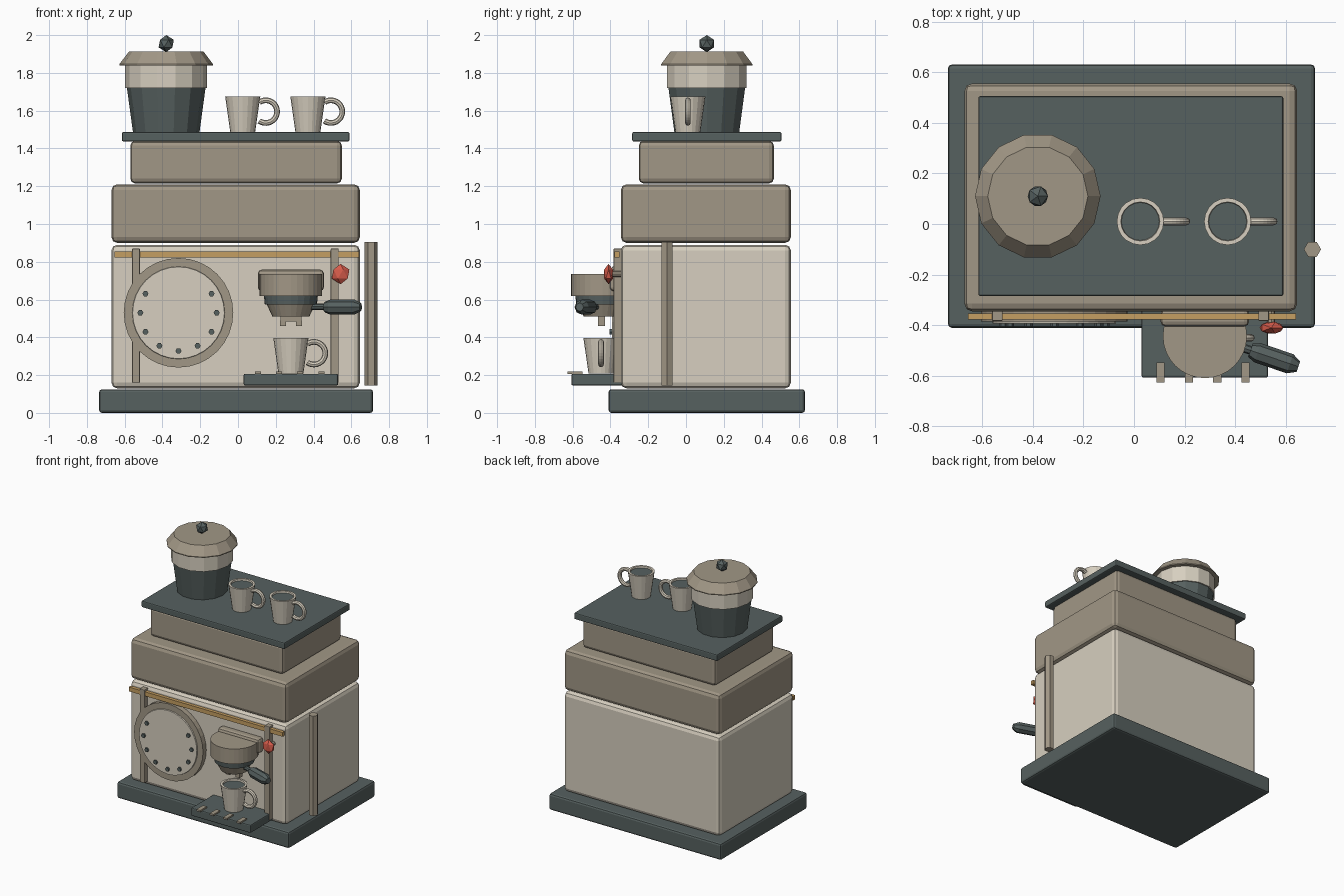
import bpy, bmesh
from math import radians, cos, sin, pi
from mathutils import Vector

old = bpy.data.objects.get("Cube")
if old:
    bpy.data.objects.remove(old, do_unlink=True)


def material(name, *rgb):
    m = bpy.data.materials.new(name)
    m.use_nodes = True
    colour = [(c / 255) ** 2.2 for c in rgb] + [1]
    m.diffuse_color = colour
    m.node_tree.nodes["Principled BSDF"].inputs["Base Color"].default_value = colour
    return m


cream = material("cream", 214, 206, 190)
taupe = material("taupe", 160, 150, 133)
slate = material("slate", 87, 97, 96)
brass = material("brass", 196, 157, 98)
red = material("red", 214, 92, 76)


def finish(name, bm, mats, bevel=0):
    bmesh.ops.recalc_face_normals(bm, faces=bm.faces)
    me = bpy.data.meshes.new(name)
    bm.to_mesh(me)
    bm.free()
    for m in mats:
        me.materials.append(m)
    ob = bpy.data.objects.new(name, me)
    bpy.context.collection.objects.link(ob)
    if bevel:
        mod = ob.modifiers.new("Bevel", "BEVEL")
        mod.width, mod.segments = bevel, 2
    return ob


def box(name, mat, x, y, z, bevel=0):
    """Box from (min, max) ranges on each axis."""
    bm = bmesh.new()
    bmesh.ops.create_cube(bm, size=1)
    for v in bm.verts:
        v.co = [(r[0] + r[1]) / 2 + c * (r[1] - r[0]) for r, c in zip((x, y, z), v.co)]
    return finish(name, bm, [mat], bevel)


def lathe(name, mats, centre, profile, sides, bands=None):
    """Turn (radius, z) points into a capped solid; bands gives a material per ring."""
    bm = bmesh.new()
    rings = [[bm.verts.new((r * cos(2 * pi * i / sides), r * sin(2 * pi * i / sides), z))
              for i in range(sides)] for r, z in profile]
    for k, (a, b) in enumerate(zip(rings, rings[1:])):
        for i in range(sides):
            j = (i + 1) % sides
            f = bm.faces.new((a[i], a[j], b[j], b[i]))
            f.material_index = bands[k] if bands else 0
    bm.faces.new(rings[0])
    bm.faces.new(rings[-1]).material_index = bands[-1] if bands else 0
    ob = finish(name, bm, mats)
    ob.location = centre
    return ob


def gem(name, mat, centre, size):
    bm = bmesh.new()
    bmesh.ops.create_icosphere(bm, subdivisions=1, radius=1)
    for v in bm.verts:
        v.co = [c * s for c, s in zip(v.co, size)]
    ob = finish(name, bm, [mat])
    ob.location = centre
    return ob


def cup(name, x, y, z):
    # Tapered wall with a recessed drink surface
    lathe(name, [cream, slate], (x, y, z),
          [(.066, 0), (.093, .188), (.077, .188), (.075, .176)], 20, [0, 0, 0, 1])
    # Ring handle on the left side, its inner end hidden in the wall
    bm = bmesh.new()
    major, minor, n, m = .06, .015, 20, 8
    rings = []
    for i in range(n + 1):
        a = radians(-125 + 250 * i / n)
        rings.append([bm.verts.new(((major + minor * cos(t)) * cos(a), minor * sin(t),
                                    (major + minor * cos(t)) * sin(a)))
                      for t in (2 * pi * k / m for k in range(m))])
    for a, b in zip(rings, rings[1:]):
        for k in range(m):
            bm.faces.new((a[k], a[(k + 1) % m], b[(k + 1) % m], b[k]))
    bm.faces.new(rings[0])
    bm.faces.new(rings[-1])
    ob = finish(name + "_handle", bm, [cream])
    ob.location = (x + .122, y, z + .108)


# Stacked housing
box("base", slate, (-.735, .715), (-.41, .63), (0, .125), .015)
box("body", cream, (-.67, .645), (-.345, .555), (.13, .89), .03)
box("middle_tier", taupe, (-.67, .645), (-.345, .555), (.9, 1.21), .03)
box("upper_tier", taupe, (-.57, .55), (-.25, .465), (1.215, 1.44), .025)
box("top_shelf", slate, (-.615, .59), (-.285, .505), (1.437, 1.487), .008)

# Front posts, rail and side pole
for side, x in (("right", -.54), ("left", .512)):
    box(side + "_post", taupe, (x - .021, x + .021), (-.383, -.335), (.16, .87), .004)
box("front_rail", brass, (-.655, .64), (-.378, -.353), (.823, .855))
lathe("side_pole", [taupe], (.705, -.1, .145), [(.034, 0), (.034, .76)], 6)

# Dial with studs
dial = lathe("dial", [taupe, cream], (-.315, -.33, .53),
             [(.29, 0), (.29, .055), (.245, .055), (.243, .063)], 32, [0, 0, 1, 1])
dial.rotation_euler.x = radians(90)
for i in range(9):
    a = radians(-210 + 30 * i)
    stud = lathe(f"dial_stud_{i + 1}", [slate],
                 (-.315 + .202 * cos(a), -.385, .53 + .202 * sin(a)),
                 [(.016, 0), (.016, .02)], 6)
    stud.rotation_euler.x = radians(90)

# Bean hopper
lathe("hopper", [slate, cream], (-.38, .11, 1.485),
      [(.176, 0), (.208, .235), (.217, .235), (.217, .36)], 14, [0, 1, 1, 1])
lathe("hopper_lid", [taupe], (-.38, .11, 1.84), [(.248, 0), (.248, .006), (.198, .072)], 14)
gem("lid_knob", slate, (-.38, .11, 1.955), (.045, .045, .045))

# Brewing head
box("head_mount", taupe, (.105, .455), (-.405, -.335), (.645, .758), .02)
lathe("brew_head", [taupe], (.28, -.443, .62), [(.166, 0), (.166, .115)], 32)
lathe("filter_collar", [slate], (.28, -.443, .573), [(.138, 0), (.143, .05)], 24)
lathe("filter_basket", [taupe], (.28, -.443, .51), [(.098, 0), (.128, .065)], 24)
box("spout_bridge", taupe, (.225, .335), (-.465, -.43), (.485, .513))
for side, x in (("right", .238), ("left", .322)):
    box(side + "_spout", taupe, (x - .016, x + .016), (-.465, -.43), (.46, .49))

# Filter handle, turned along a slanted axis
axis = Vector((.25, -.085, 0)).normalized()
turn = axis.to_track_quat("Z", "Y").to_euler()
neck = lathe("handle_neck", [slate], (.38, -.472, .562), [(.017, 0), (.017, .12)], 8)
grip = lathe("handle_grip", [slate], (.46, -.499, .56),
             [(.028, 0), (.04, .03), (.04, .165), (.022, .2)], 8)
neck.rotation_euler = grip.rotation_euler = turn

# Steam knob
lathe("knob_shaft", [taupe], (.543, -.33, .735), [(.015, 0), (.015, .06)], 8).rotation_euler.x = radians(90)
gem("steam_knob", red, (.543, -.41, .735), (.052, .027, .054))

# Drip tray with slats
box("drip_tray", slate, (.03, .53), (-.607, -.335), (.145, .207), .008)
for i in range(4):
    x = .105 + .112 * i
    box(f"tray_slat_{i + 1}", taupe, (x - .016, x + .016), (-.627, -.547), (.205, .218))

# Cups
cup("first_cup", .025, .01, 1.487)
cup("second_cup", .37, .01, 1.487)
cup("brewing_cup", .28, -.45, .208)
